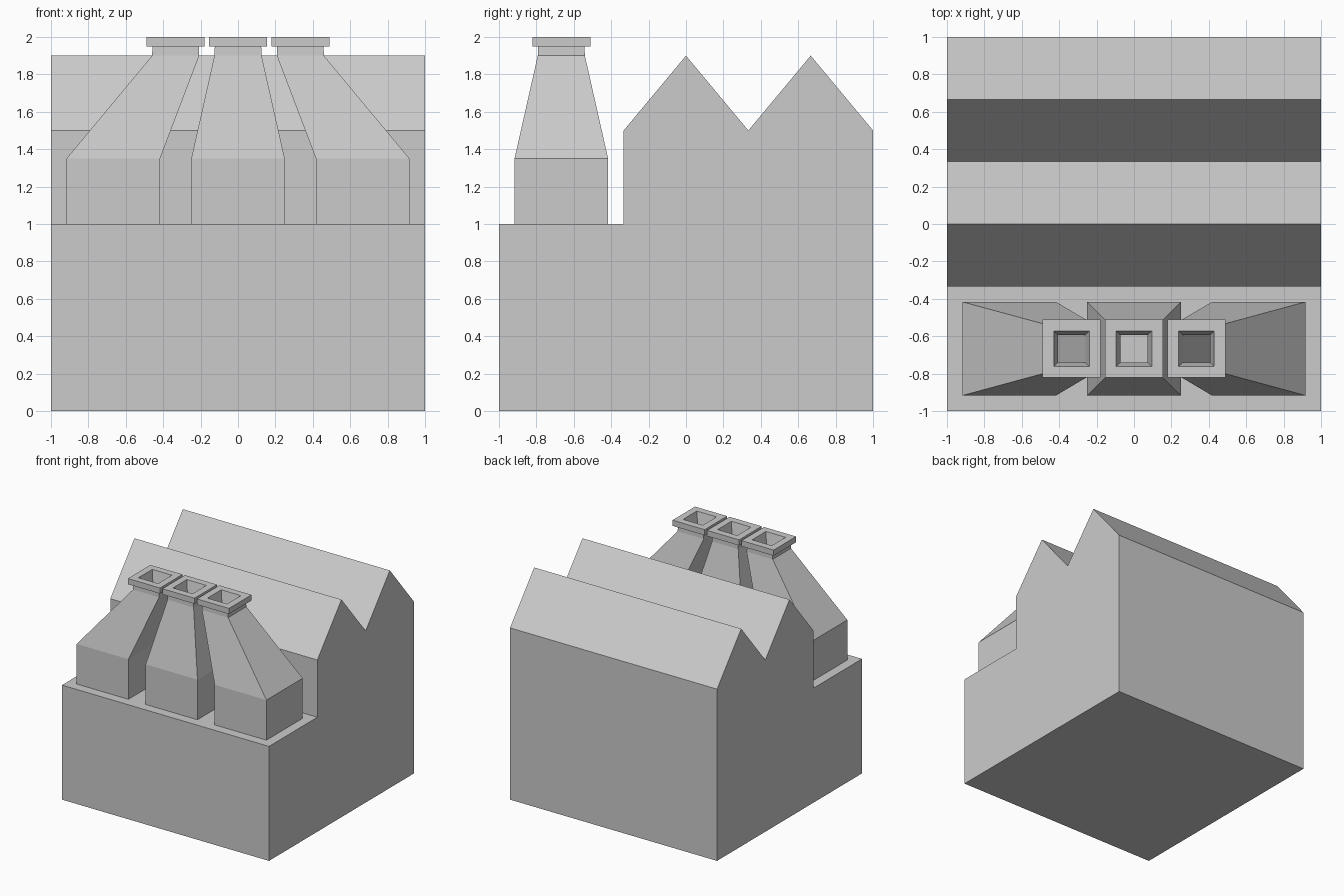
import bpy, bmesh

if "Cube" in bpy.data.objects:
    bpy.data.objects.remove(bpy.data.objects["Cube"])

T = 1 / 3


def finish(name, bm):
    bmesh.ops.recalc_face_normals(bm, faces=bm.faces[:])
    mesh = bpy.data.meshes.new(name)
    bm.to_mesh(mesh)
    bm.free()
    bpy.context.collection.objects.link(bpy.data.objects.new(name, mesh))


def extrude_x(name, profile, half_width):
    bm = bmesh.new()
    face = bm.faces.new([bm.verts.new((-half_width, y, z)) for y, z in profile])
    new = bmesh.ops.extrude_face_region(bm, geom=[face])["geom"]
    verts = [g for g in new if isinstance(g, bmesh.types.BMVert)]
    bmesh.ops.translate(bm, verts=verts, vec=(2 * half_width, 0, 0))
    finish(name, bm)


def square_loft(name, sections, y):
    """Join square rings (centre x, half width, z) into a closed hollow body."""
    bm = bmesh.new()
    rings = [[bm.verts.new((x + sx * h, y + sy * h, z))
              for sx, sy in ((-1, -1), (1, -1), (1, 1), (-1, 1))]
             for x, h, z in sections]
    for a, b in zip(rings, rings[1:] + rings[:1]):
        for i in range(4):
            j = (i + 1) % 4
            bm.faces.new((a[i], a[j], b[j], b[i]))
    finish(name, bm)


# Factory hall: low front deck and two gabled roofs
extrude_x("factory_hall", [
    (-1, 0), (1, 0), (1, 1.5), (2 * T, 1.9), (T, 1.5), (0, 1.9),
    (-T, 1.5), (-T, 1), (-1, 1)], 1)

# Three hollow chimneys; the outer two lean towards the middle
for label, side in (("left", -1), ("middle", 0), ("right", 1)):
    base, top = side * 2 * T, side * T
    square_loft("chimney_" + label, [
        (base, 0.25, 1), (base, 0.25, 1.35),      # block and tapered hood
        (top, 0.126, 1.9), (top, 0.124, 1.95),    # neck
        (top, 0.155, 1.95), (top, 0.155, 2),      # rim
        (top, 0.095, 2), (top, 0.073, 1.9),       # flared mouth
        (base, 0.2, 1.35), (base, 0.2, 1)],       # inner shaft
        -2 * T)
